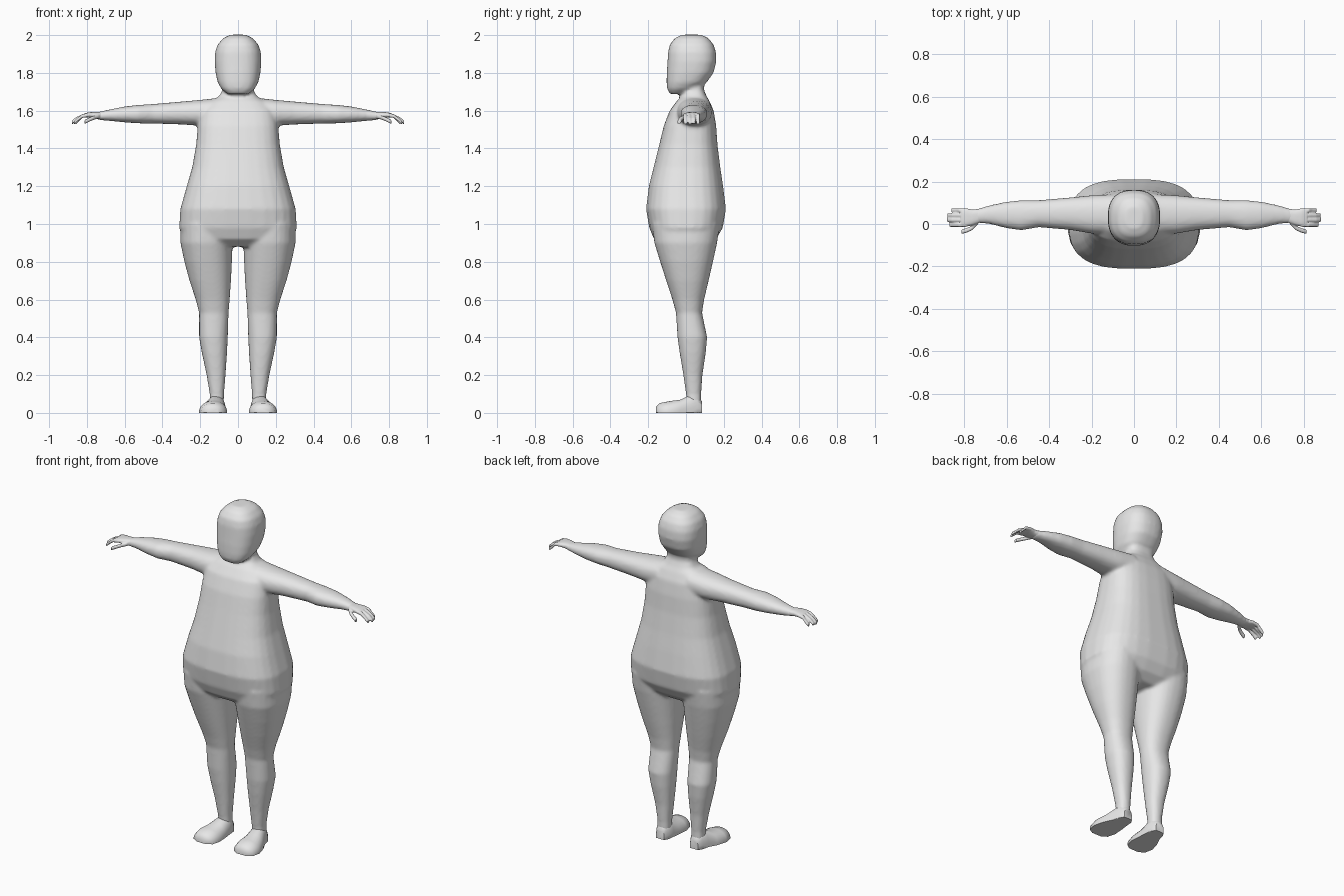
import bpy
import bmesh
from math import cos, sin, tau, copysign, radians

cube = bpy.data.objects.get("Cube")
if cube:
    bpy.data.objects.remove(cube, do_unlink=True)

GREY = (0.8, 0.8, 0.8, 1)
material = bpy.data.materials.new("plain grey")
material.use_nodes = True
material.diffuse_color = GREY
for node in material.node_tree.nodes:
    if node.type == "BSDF_PRINCIPLED":
        node.inputs["Base Color"].default_value = GREY


def rounded(value, power):
    """Superellipse coordinate for a sine or cosine value."""
    return copysign(abs(value) ** (2 / power), value)


def loft(bm, axis, rings, power=2.2, side=1, count=28):
    """Skin rings of (position, low, high, low, high) along one axis."""
    loops = []
    for along, a_low, a_high, b_low, b_high in rings:
        loop = []
        for i in range(count):
            angle = tau * (i + 0.5) / count
            a = (a_low + a_high + (a_high - a_low) * rounded(cos(angle), power)) / 2
            b = (b_low + b_high + (b_high - b_low) * rounded(sin(angle), power)) / 2
            x, y, z = {"x": (along, a, b), "y": (a, along, b), "z": (a, b, along)}[axis]
            loop.append(bm.verts.new((x * side, y, max(z, 0))))
        loops.append(loop)
    for lower, upper in zip(loops, loops[1:]):
        for i in range(count):
            j = (i + 1) % count
            bm.faces.new((lower[i], lower[j], upper[j], upper[i]))
    bm.faces.new(loops[0])
    bm.faces.new(loops[-1])


def centred(rings):
    """Turn (position, half width, front, back) into full ring bounds."""
    return [(z, -half, half, front, back) for z, half, front, back in rings]


def finish(bm, name, voxel=None, passes=0):
    """Make the object, fuse overlapping lofts and shade it smooth."""
    bmesh.ops.recalc_face_normals(bm, faces=bm.faces)
    mesh = bpy.data.meshes.new(name)
    bm.to_mesh(mesh)
    bm.free()
    mesh.materials.append(material)
    obj = bpy.data.objects.new(name, mesh)
    bpy.context.collection.objects.link(obj)
    bpy.ops.object.select_all(action="DESELECT")
    obj.select_set(True)
    bpy.context.view_layer.objects.active = obj
    if voxel:
        fuse = obj.modifiers.new("fuse", "REMESH")
        fuse.mode = "VOXEL"
        fuse.voxel_size = voxel
        fuse.use_smooth_shade = True
        soften = obj.modifiers.new("soften", "SMOOTH")
        soften.factor = 0.5
        soften.iterations = passes
    else:
        bpy.ops.object.shade_smooth_by_angle(angle=radians(50))
    return obj


# Torso and neck, from the crotch upwards
torso = centred([
    (0.88, 0.2, -0.12, 0.11), (0.92, 0.29, -0.17, 0.16),
    (0.98, 0.312, -0.195, 0.195), (1.08, 0.306, -0.212, 0.212),
    (1.2, 0.272, -0.197, 0.197), (1.3, 0.243, -0.172, 0.182),
    (1.42, 0.222, -0.142, 0.167), (1.52, 0.213, -0.118, 0.16),
    (1.6, 0.2, -0.087, 0.147), (1.65, 0.15, -0.05, 0.125),
    (1.675, 0.1, -0.025, 0.11), (1.71, 0.082, -0.01, 0.095),
    (1.78, 0.08, 0, 0.1),
])

# Head, from the chin to the crown
head = centred([
    (1.688, 0.055, -0.085, -0.01), (1.715, 0.088, -0.1, 0.05),
    (1.75, 0.108, -0.103, 0.11), (1.8, 0.119, -0.102, 0.146),
    (1.86, 0.124, -0.098, 0.161), (1.91, 0.121, -0.095, 0.159),
    (1.95, 0.108, -0.086, 0.146), (1.985, 0.077, -0.058, 0.118),
    (2.002, 0.04, -0.02, 0.08),
])

# Leg, from the ankle to inside the hip
leg = [
    (0.04, 0.075, 0.15, 0.005, 0.08), (0.1, 0.074, 0.15, 0, 0.08),
    (0.2, 0.066, 0.166, -0.014, 0.087), (0.32, 0.058, 0.192, -0.034, 0.105),
    (0.4, 0.054, 0.206, -0.045, 0.112), (0.53, 0.05, 0.206, -0.053, 0.085),
    (0.6, 0.044, 0.224, -0.072, 0.096), (0.7, 0.037, 0.257, -0.105, 0.12),
    (0.8, 0.032, 0.284, -0.137, 0.143), (0.9, 0.028, 0.305, -0.168, 0.165),
    (1, 0.03, 0.305, -0.18, 0.18),
]

# Arm, from inside the shoulder to the wrist
arm = [
    (0.1, -0.05, 0.14, 1.52, 1.668), (0.2, -0.045, 0.135, 1.52, 1.657),
    (0.3, -0.028, 0.125, 1.527, 1.648), (0.45, -0.015, 0.112, 1.532, 1.635),
    (0.53, -0.03, 0.112, 1.533, 1.63), (0.6, -0.02, 0.105, 1.538, 1.622),
    (0.68, 0, 0.088, 1.546, 1.606), (0.75, 0.006, 0.068, 1.552, 1.591),
]

body = bmesh.new()
loft(body, "z", torso, power=2.8)
loft(body, "z", head, power=2.5)
for side in (1, -1):
    loft(body, "z", leg, power=2.3, side=side)
    loft(body, "x", arm, power=2.3, side=side)
finish(body, "body", voxel=0.01, passes=5)

# Foot, from the toe to the heel, with a flat sole
foot = [
    (-0.16, 0.1, 0.165, -0.02, 0.03), (-0.14, 0.07, 0.197, -0.05, 0.052),
    (-0.09, 0.057, 0.207, -0.06, 0.062), (-0.03, 0.061, 0.19, -0.06, 0.07),
    (0.02, 0.066, 0.165, -0.07, 0.095), (0.06, 0.07, 0.156, -0.07, 0.095),
    (0.085, 0.085, 0.14, -0.03, 0.06),
]

# Palm, then fingers as (side position, tip reach)
palm = [
    (0.72, 0.008, 0.072, 1.553, 1.593), (0.76, -0.006, 0.068, 1.558, 1.593),
    (0.79, -0.012, 0.074, 1.563, 1.591), (0.815, -0.01, 0.072, 1.564, 1.585),
]
fingers = [(0.064, 0.86), (0.041, 0.878), (0.019, 0.88), (-0.004, 0.868)]


def tube(points, radius):
    """Rings of one radius around points that run along x."""
    return [(x, y - radius, y + radius, z - radius, z + radius) for x, y, z in points]


for label, side in (("left", 1), ("right", -1)):
    shoe = bmesh.new()
    loft(shoe, "y", foot, power=2.2, side=side)
    finish(shoe, label + "_foot")

    hand = bmesh.new()
    loft(hand, "x", palm, power=2.6, side=side)
    for y, tip in fingers:
        path = [(0.79, y, 1.577), (0.825, y, 1.571), (tip - 0.02, y, 1.554), (tip, y, 1.536)]
        loft(hand, "x", tube(path, 0.01), side=side, count=12)
    thumb = [(0.735, 0.008, 1.57), (0.765, -0.02, 1.562), (0.79, -0.031, 1.551), (0.812, -0.036, 1.54)]
    loft(hand, "x", tube(thumb, 0.011), side=side, count=12)
    finish(hand, label + "_hand", voxel=0.004, passes=2)
